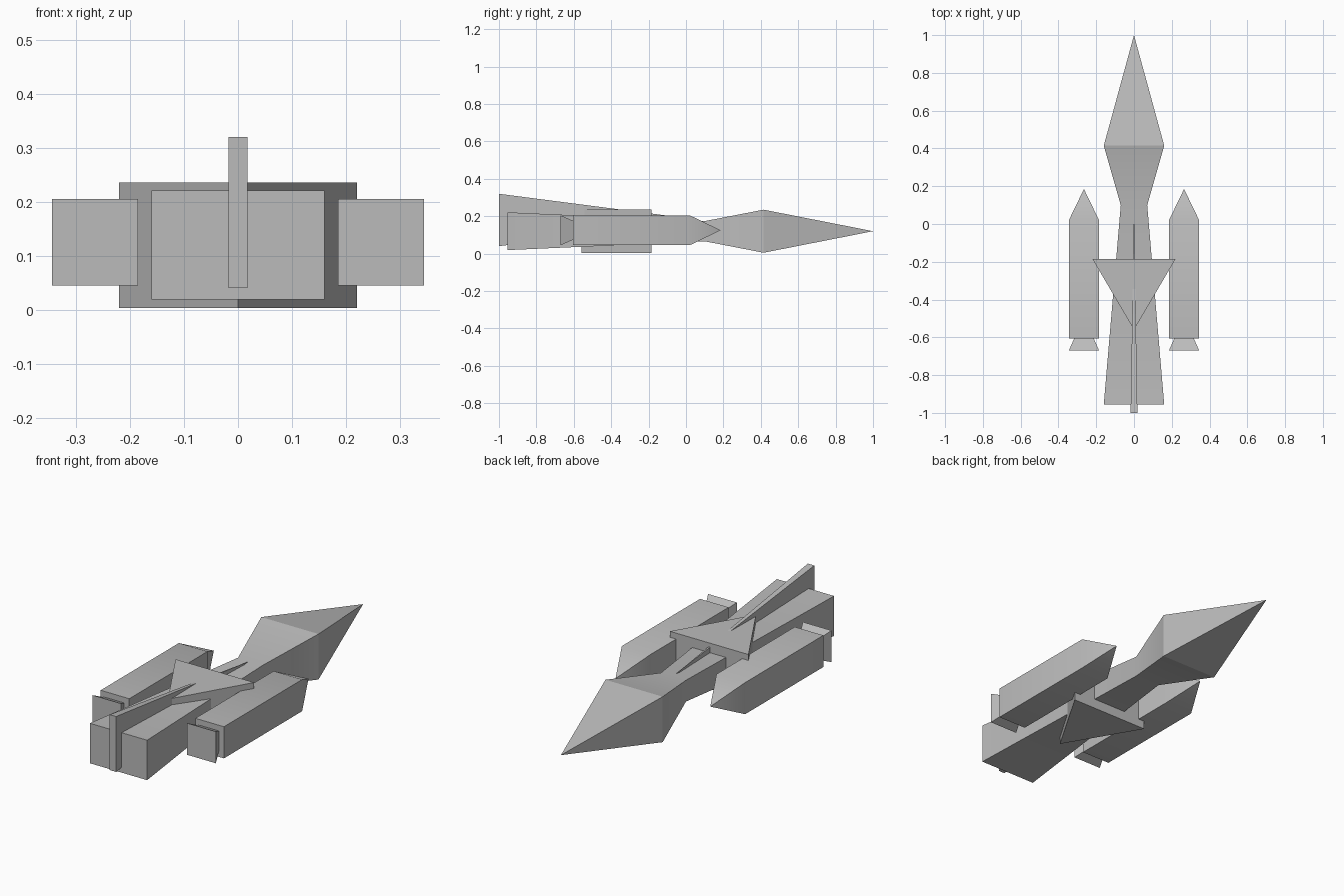
import bpy, bmesh, math

old = bpy.data.objects.get("Cube")
if old:
    bpy.data.objects.remove(old, do_unlink=True)

# Single hull colour
grey = bpy.data.materials.new("hull grey")
grey.use_nodes = True
grey.diffuse_color = (0.5, 0.5, 0.5, 1)
grey.node_tree.nodes["Principled BSDF"].inputs["Base Color"].default_value = (0.5, 0.5, 0.5, 1)


def finish(name, bm, angle):
    bmesh.ops.recalc_face_normals(bm, faces=bm.faces)
    mesh = bpy.data.meshes.new(name)
    bm.to_mesh(mesh)
    bm.free()
    mesh.materials.append(grey)
    ob = bpy.data.objects.new(name, mesh)
    bpy.context.collection.objects.link(ob)
    if angle:
        bpy.ops.object.select_all(action='DESELECT')
        ob.select_set(True)
        bpy.context.view_layer.objects.active = ob
        bpy.ops.object.shade_smooth_by_angle(angle=math.radians(angle))
    return ob


def loft(name, cx, cz, sections, tip=None, angle=0):
    """Join rectangular sections (y, half width, half height), closing on an optional point."""
    bm = bmesh.new()
    rings = [[bm.verts.new((cx + sx * w, y, cz + sz * h))
              for sx, sz in ((-1, -1), (1, -1), (1, 1), (-1, 1))] for y, w, h in sections]
    bm.faces.new(rings[0])
    for a, b in zip(rings, rings[1:]):
        for i in range(4):
            j = (i + 1) % 4
            bm.faces.new((a[i], a[j], b[j], b[i]))
    if tip is None:
        bm.faces.new(rings[-1])
    else:
        point = bm.verts.new((cx, tip, cz))
        for i in range(4):
            bm.faces.new((rings[-1][i], rings[-1][(i + 1) % 4], point))
    return finish(name, bm, angle)


# Fuselage: tapering tail, narrow waist, pointed nose
loft("fuselage", 0, 0.12,
     [(-0.955, 0.16, 0.101), (0.10, 0.07, 0.054), (0.415, 0.16, 0.115)], tip=1.0, angle=21)

# Long wedge-shaped tail fin
loft("tail_fin", 0, 0.18, [(-1.0, 0.018, 0.14)], tip=0.08)

# Triangular wing block
bm = bmesh.new()
base = bm.faces.new([bm.verts.new(p) for p in
                     ((-0.22, -0.185, 0.003), (0.22, -0.185, 0.003), (0, -0.56, 0.003))])
prism = bmesh.ops.extrude_face_region(bm, geom=[base])
bmesh.ops.translate(bm, vec=(0, 0, 0.232),
                    verts=[v for v in prism["geom"] if isinstance(v, bmesh.types.BMVert)])
finish("wing_block", bm, 0)

# Side boosters with flared nozzles
for side, x in (("left", 0.265), ("right", -0.265)):
    loft(side + "_booster", x, 0.125, [(-0.605, 0.08, 0.08), (0.02, 0.08, 0.08)],
         tip=0.185, angle=30)
    loft(side + "_nozzle", x, 0.125, [(-0.67, 0.08, 0.08)], tip=-0.49)
